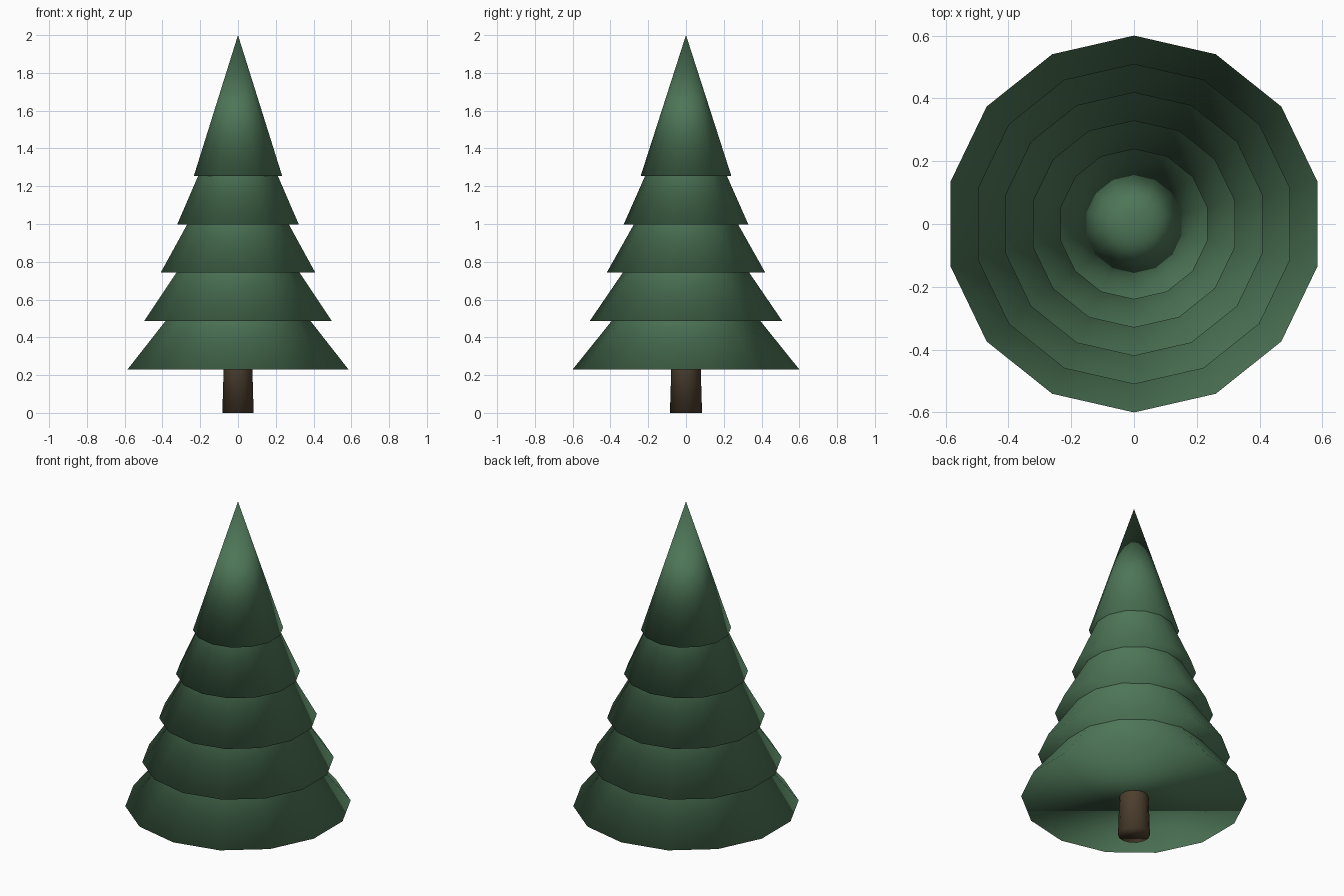
import bpy

cube = bpy.data.objects.get("Cube")
if cube:
    bpy.data.objects.remove(cube, do_unlink=True)

SIDES = 14


def make_material(name, color):
    mat = bpy.data.materials.new(name)
    mat.use_nodes = True
    mat.diffuse_color = color
    bsdf = next(n for n in mat.node_tree.nodes if n.type == 'BSDF_PRINCIPLED')
    bsdf.inputs["Base Color"].default_value = color
    return mat


def add_cone(name, base_z, depth, base_radius, top_radius, mat):
    """Capped cone with soft shading that also rolls over its lower rim."""
    bpy.ops.mesh.primitive_cone_add(
        vertices=SIDES, radius1=base_radius, radius2=top_radius,
        depth=depth, location=(0, 0, base_z + depth / 2))
    obj = bpy.context.object
    obj.name = name
    obj.data.materials.append(mat)
    bpy.ops.object.shade_smooth()
    return obj


needles = make_material("needle green", (0.075, 0.18, 0.095, 1))
bark = make_material("bark brown", (0.075, 0.05, 0.028, 1))

# Trunk, slightly tapered, reaching up inside the lowest branches
add_cone("trunk", 0, 0.5, 0.085, 0.07, bark)

# Five stacked branch tiers, shrinking evenly towards the tip
for i in range(5):
    add_cone(f"branch_tier_{i + 1}", 0.23 + 0.256 * i, 0.746,
             0.6 - 0.09 * i, 0, needles)
